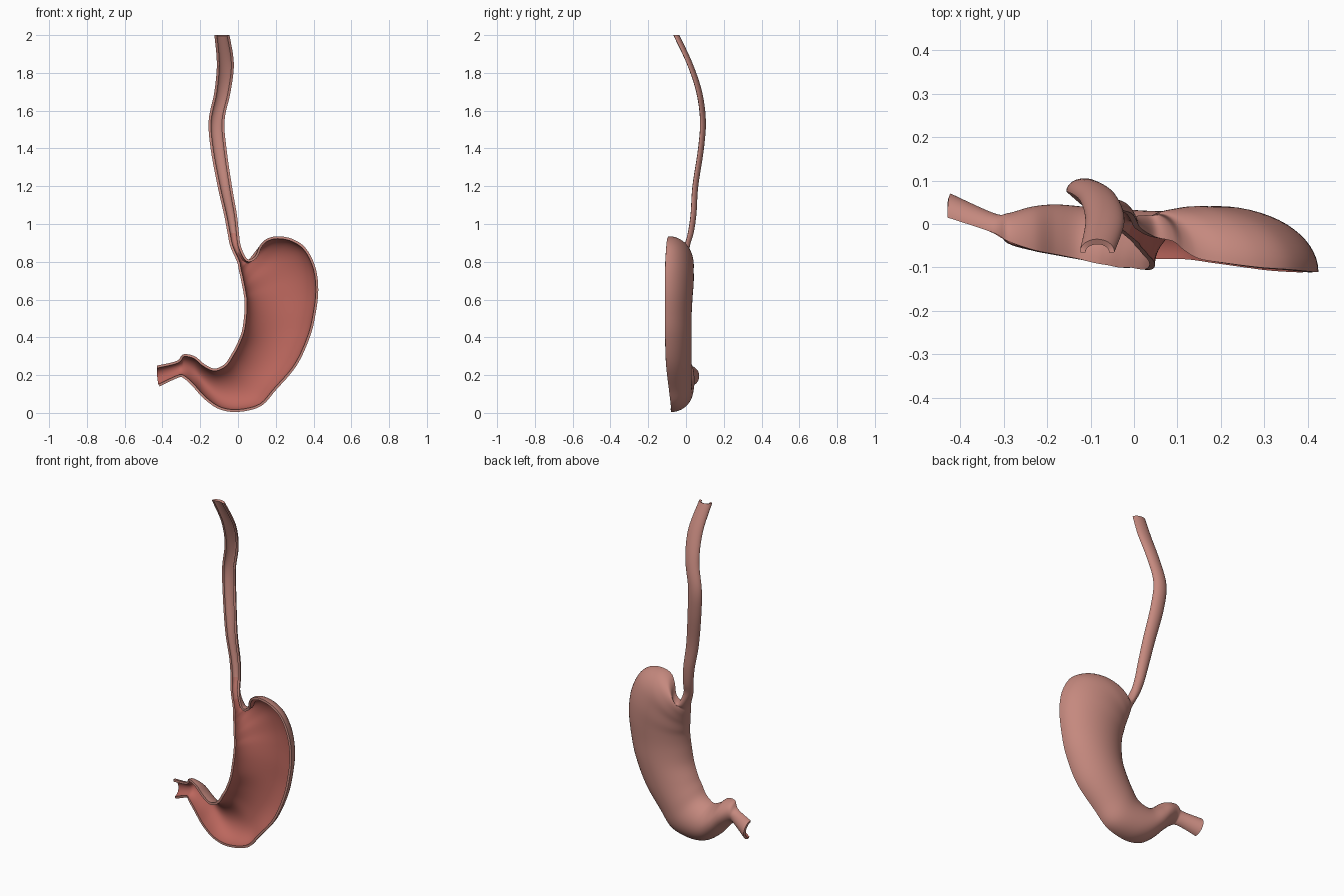
import bpy
import bmesh
import math
from mathutils import Vector

cube = bpy.data.objects.get("Cube")
if cube:
    bpy.data.objects.remove(cube, do_unlink=True)

WALL = 0.013        # wall thickness
AROUND = 28         # faces across the half tube
STEPS = 6           # rows between two guide sections


def material(name, colour):
    mat = bpy.data.materials.new(name)
    mat.use_nodes = True
    mat.diffuse_color = (*colour, 1)
    shader = mat.node_tree.nodes["Principled BSDF"]
    shader.inputs["Base Color"].default_value = (*colour, 1)
    shader.inputs["Roughness"].default_value = 0.6
    return mat


outer = material("outer_pink", (0.56, 0.25, 0.21))
blend = material("cardia_rose", (0.53, 0.19, 0.155))
lining = material("lining_red", (0.50, 0.135, 0.11))

# Gullet guide sections: height, centre x, half width, rim y
gullet = [
    (2.0, -.085, .04, -.065),
    (1.85, -.067, .045, .005),
    (1.7, -.082, .043, .055),
    (1.55, -.113, .042, .075),
    (1.4, -.103, .042, .065),
    (1.2, -.07, .038, .035),
    (1.05, -.04, .034, .025),
    (.95, -.025, .03, .01),
    (.88, -.012, .028, -.01),
]

# Stomach guide sections, fanning round the dome and down to the outlet:
# inner edge x z, outer edge x z, inner rim y, outer rim y, back y
stomach = [
    (-.005, .80, .05, .815, -.04, -.03, .02),
    (.002, .77, .09, .83, -.05, -.04, .02),
    (.007, .745, .115, .885, -.055, -.06, .025),
    (.012, .725, .15, .92, -.06, -.08, .03),
    (.016, .705, .21, .935, -.065, -.09, .035),
    (.02, .685, .29, .92, -.07, -.1, .04),
    (.025, .66, .36, .87, -.075, -.105, .04),
    (.03, .63, .41, .77, -.08, -.11, .04),
    (.035, .59, .425, .65, -.09, -.11, .035),
    (.033, .52, .41, .52, -.1, -.11, .03),
    (.02, .43, .38, .4, -.105, -.11, .03),
    (-.01, .355, .31, .25, -.1, -.105, .03),
    (-.035, .31, .2, .12, -.1, -.09, .03),
    (-.06, .27, .12, .035, -.095, -.08, .03),
    (-.09, .245, 0, .005, -.09, -.08, .035),
    (-.13, .235, -.1, .02, -.08, -.075, .04),
    (-.18, .26, -.18, .075, -.07, -.07, .045),
    (-.23, .30, -.24, .14, -.06, -.06, .04),
    (-.29, .31, -.29, .185, -.04, -.045, .025),
    (-.325, .275, -.32, .185, -.02, -.02, .025),
    (-.43, .25, -.415, .14, .015, .015, .07),
]


def smooth_rows(guides):
    """Pass a smooth curve through all the guide sections."""
    pts = [Vector(g) for g in guides]
    rows = []
    for i in range(len(pts) - 1):
        a, b, c = pts[max(i - 1, 0)], pts[i], pts[i + 1]
        d = pts[min(i + 2, len(pts) - 1)]
        for s in range(STEPS):
            t = s / STEPS
            rows.append(b + (c - a) * (t / 2)
                        + (a * 2 - b * 5 + c * 4 - d) * (t * t / 2)
                        + (b * 3 - a - c * 3 + d) * (t ** 3 / 2))
    return rows + [pts[-1]]


def half_ring(row):
    """Half ellipse from the inner rim, round the back, to the outer rim."""
    xl, zl, xr, zr, yl, yr, back = row
    left, right = Vector((xl, yl, zl)), Vector((xr, yr, zr))
    depth = back - (yl + yr) / 2
    for j in range(AROUND + 1):
        a = math.pi * j / AROUND
        p = left.lerp(right, (1 - math.cos(a)) / 2)
        p.y += depth * math.sin(a)
        yield p


guides = [(x - w, z, x + w, z, y, y, y + .03) for z, x, w, y in gullet] + stomach
rows = smooth_rows(guides)
join = (len(gullet) - 1) * STEPS     # row where the gullet meets the stomach

# Open half shell; slot pairs hold the outside and inside colours
bm = bmesh.new()
grid = [[bm.verts.new(p) for p in half_ring(r)] for r in rows]
for i, (upper, lower) in enumerate(zip(grid, grid[1:])):
    for j in range(AROUND):
        face = bm.faces.new((upper[j], upper[j + 1], lower[j + 1], lower[j]))
        face.smooth = True
        if i < join - STEPS:
            face.material_index = 0
        elif i < join + STEPS // 2:
            face.material_index = 2
        else:
            face.material_index = 4

mesh = bpy.data.meshes.new("stomach_and_gullet_wall")
bm.to_mesh(mesh)
bm.free()
for mat in (outer, outer, outer, blend, outer, lining):
    mesh.materials.append(mat)
wall = bpy.data.objects.new("stomach_and_gullet_wall", mesh)
bpy.context.collection.objects.link(wall)

# Wall thickness grows inwards, and the inside takes the next colour slot
solid = wall.modifiers.new("wall_thickness", 'SOLIDIFY')
solid.thickness = WALL
solid.offset = -1
solid.material_offset = 1
solid.material_offset_rim = 0

bpy.context.view_layer.objects.active = wall
wall.select_set(True)
bpy.ops.object.modifier_apply(modifier=solid.name)
bpy.ops.object.shade_smooth_by_angle(angle=math.radians(50))
